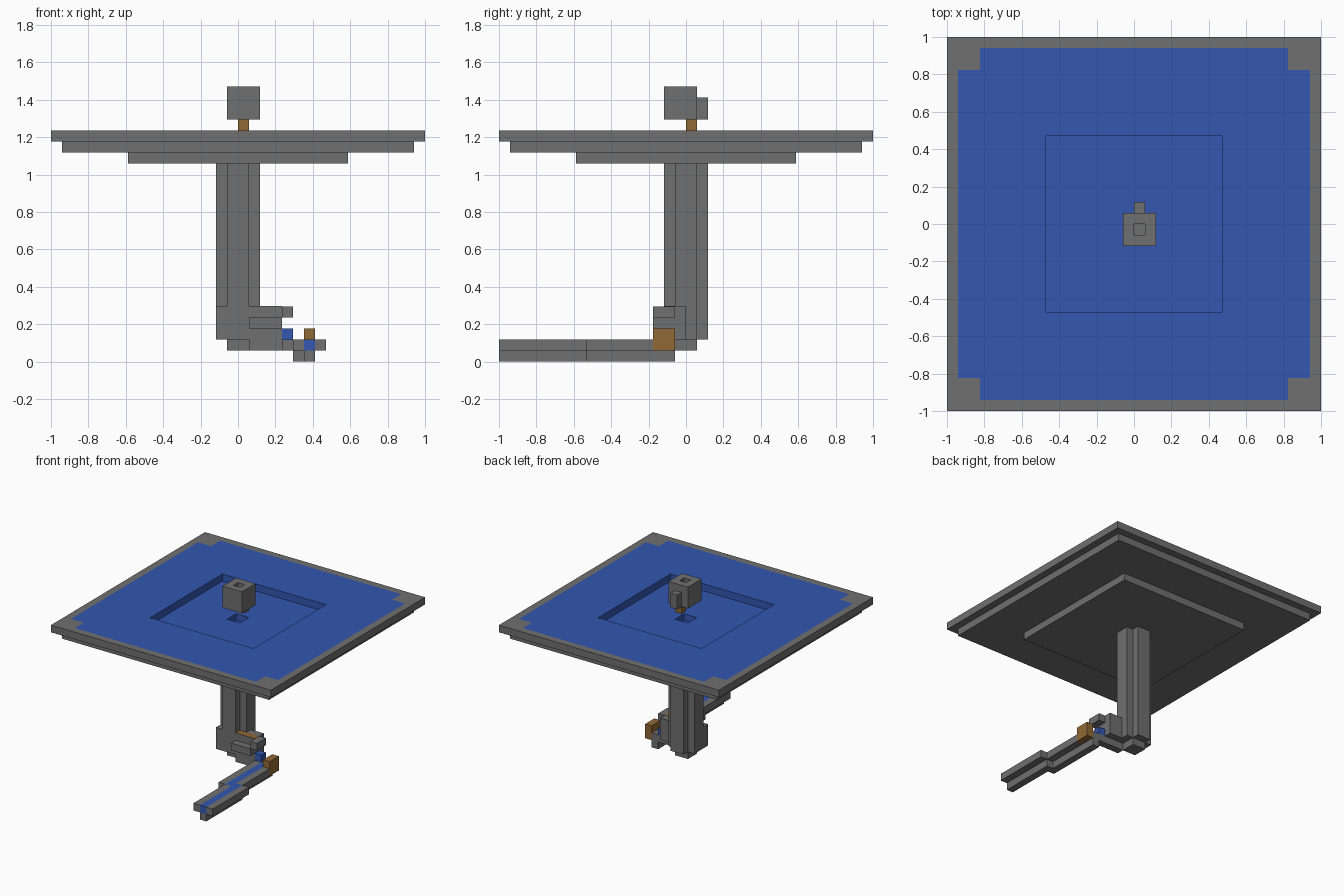
import bpy, bmesh
from mathutils import Matrix, Vector

cube = bpy.data.objects.get("Cube")
if cube:
    bpy.data.objects.remove(cube)

U = 2 / 34  # size of one block


def material(name, rgb):
    m = bpy.data.materials.new(name)
    m.use_nodes = True
    m.diffuse_color = (*rgb, 1)
    m.node_tree.nodes["Principled BSDF"].inputs["Base Color"].default_value = (*rgb, 1)
    return m


STONE = material("stone_grey", (0.16, 0.16, 0.16))
WATER = material("water_blue", (0.033, 0.095, 0.44))
WOOD = material("wood_brown", (0.28, 0.14, 0.035))


def build(name, mat, boxes, turns=1, pivot=(0, 0)):
    """Boxes as (x0, x1, y0, y1, z0, z1) in blocks, repeated by quarter turns."""
    bm = bmesh.new()
    centre = Vector((*pivot, 0))
    for x0, x1, y0, y1, z0, z1 in boxes:
        for k in range(turns):
            place = (Matrix.Translation(centre)
                     @ Matrix.Rotation(k * 1.5707963, 4, "Z")
                     @ Matrix.Translation(((x0 + x1) / 2, (y0 + y1) / 2, (z0 + z1) / 2))
                     @ Matrix.Diagonal((x1 - x0, y1 - y0, z1 - z0, 1)))
            bmesh.ops.create_cube(bm, size=1, matrix=Matrix.Scale(U, 4) @ place)
    mesh = bpy.data.meshes.new(name)
    bm.to_mesh(mesh)
    bm.free()
    mesh.materials.append(mat)
    obj = bpy.data.objects.new(name, mesh)
    bpy.context.collection.objects.link(obj)
    return obj


# Basin: rim with corner blocks, water surface, sunken floor with centre hole
build("basin_rim", STONE, [(-16, 17, 16, 17, 20, 21), (14, 16, 14, 16, 20, 21)], 4)
build("basin_water", WATER, [(-14, 14, 14, 16, 20, 21), (-8, 14, 8, 14, 20, 21)], 4)
build("basin_floor", WATER, [(-1, 8, 1, 8, 19, 20)], 4)
build("drain_water", WATER, [(-1, 1, -1, 1, 19, 19.05)])
build("basin_underside", STONE, [(-8, 16, 8, 16, 19, 20)], 4)
build("basin_rim_base", STONE, [(-15, 17, 15, 17, 20, 20.05)], 4)
build("basin_step", STONE, [(-10, 10, -10, 10, 18, 19)])

# Floating head with hollow top, back spout and wooden peg
build("head_body", STONE, [(-1, 2, -2, 1, 22, 24)])
build("head_top", STONE, [(-0.5, 1.5, 0.5, 1.5, 24, 25)], 4, (0.5, -0.5))
build("head_spout", STONE, [(0, 1, 1, 2, 22, 24)])
build("head_peg", WOOD, [(0, 1, 0, 1, 21, 22)])

# Cross-shaped column with a plug at its foot
build("column", STONE, [(-2, 2, -1, 1, 2, 18), (-1, 1, -2, 2, 2, 18)])
build("column_plug", STONE, [(-1, 1, -1, 1, 1, 2)])

# Outlet housing beside the column foot
build("outlet_housing", STONE, [(-2, 1, -2, 0, 2, 5), (1, 4, -2, 0, 2, 5)])
build("outlet_side_bar", STONE, [(1, 4, -3, -2, 3, 4)])
build("outlet_nose", STONE, [(4, 5, -3, -1, 4, 5)])
build("outlet_floor", STONE, [(1, 4, -2, -1, 1, 2)])
build("outlet_water", WATER, [(4, 5, -2, -1, 2, 3)])
lid = build("outlet_lid", STONE, [(1, 4, -2, -1, 4.5, 5.03)])
lid.data.materials.append(WOOD)
for face in lid.data.polygons:
    face.material_index = 1 if face.normal.z > 0.5 else 0

# Stepped trough running forward, its water and the wooden gate
build("trough_base", STONE, [(6, 7, -17, -9, 0, 1), (5, 6, -10, -1, 0, 1)])
build("trough_walls", STONE, [
    (5, 6, -17, -10, 1, 2), (7, 8, -17, -9, 1, 2),
    (4, 5, -10, -1, 1, 2), (6, 7, -9, -3, 1, 2), (5, 6, -2, -1, 1, 2)])
build("trough_water", WATER, [(6, 7, -17, -9, 1, 2), (5, 6, -10, -2, 1, 2)])
build("trough_gate", WOOD, [(6, 7, -3, -1, 1, 3)])
